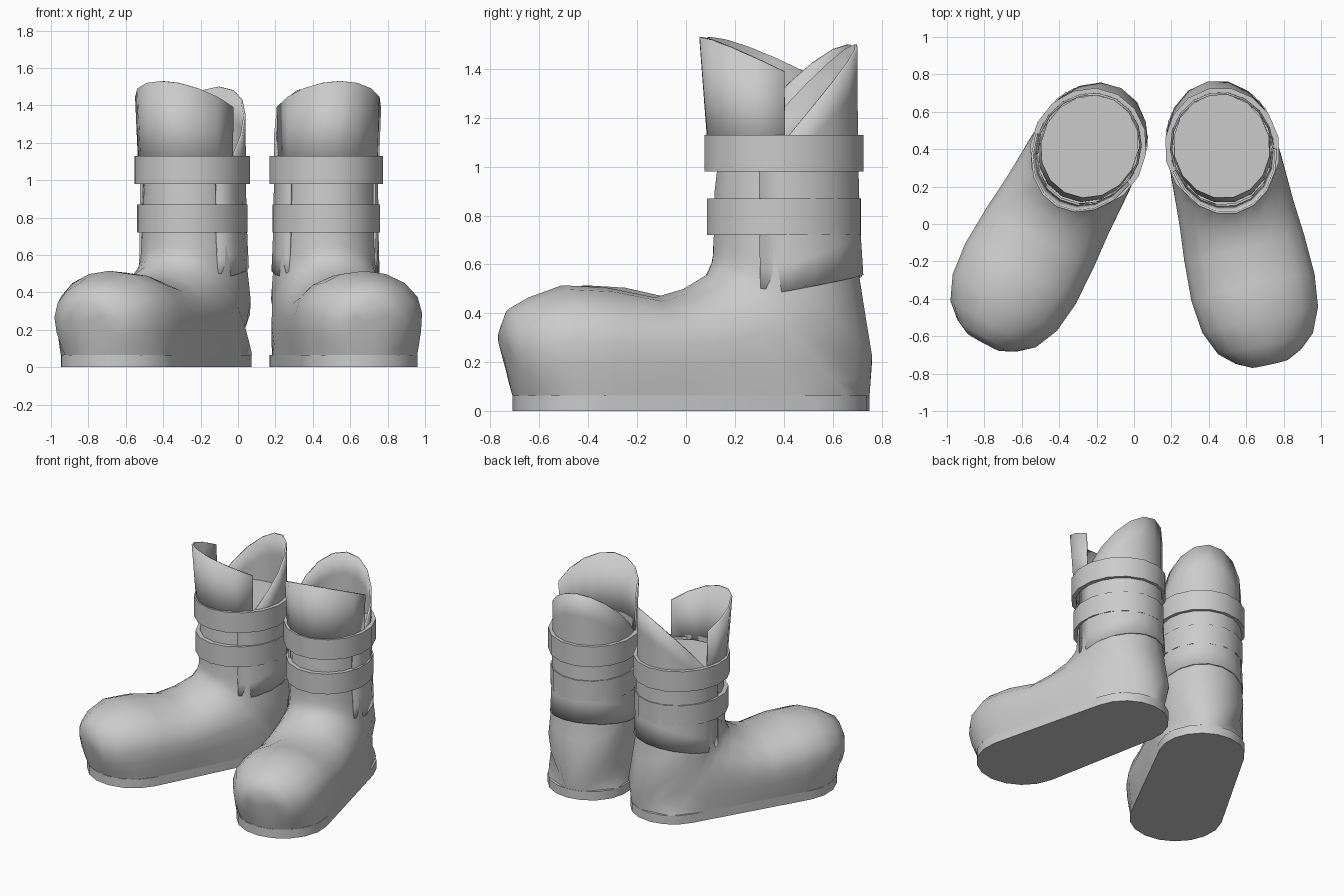
import bpy, bmesh, math
from mathutils import Matrix

cube = bpy.data.objects.get("Cube")
if cube:
    bpy.data.objects.remove(cube, do_unlink=True)

grey = bpy.data.materials.new("plain_grey")
grey.use_nodes = True
grey.diffuse_color = (0.6, 0.6, 0.6, 1)
grey.node_tree.nodes["Principled BSDF"].inputs["Base Color"].default_value = (0.6, 0.6, 0.6, 1)

SOLE_TOP = .065
TOE_Y, TOE_R = -.825, .315      # toe arc of the sole outline
HEEL_Y, HEEL_R = .05, .292      # heel arc of the sole outline
SLIT = 80                       # angle of the collar slits from the front
CUT = math.cos(math.radians(SLIT))


def finish(bm, name, place, thickness=0):
    """Turn a bmesh into a placed, shaded object."""
    bmesh.ops.recalc_face_normals(bm, faces=bm.faces)
    mesh = bpy.data.meshes.new(name)
    bm.to_mesh(mesh)
    bm.free()
    mesh.materials.append(grey)
    obj = bpy.data.objects.new(name, mesh)
    bpy.context.collection.objects.link(obj)
    obj.matrix_world = place
    if thickness:
        mod = obj.modifiers.new("thickness", 'SOLIDIFY')
        mod.thickness = thickness
        mod.offset = 0
    bpy.ops.object.select_all(action='DESELECT')
    obj.select_set(True)
    bpy.context.view_layer.objects.active = obj
    bpy.ops.object.shade_smooth_by_angle(angle=math.radians(45))


def loft(rings, closed=True, caps=True):
    """Skin a list of equally long point rings."""
    bm = bmesh.new()
    rows = [[bm.verts.new(p) for p in ring] for ring in rings]
    n = len(rows[0])
    for a, b in zip(rows, rows[1:]):
        for i in range(n if closed else n - 1):
            j = (i + 1) % n
            bm.faces.new((a[i], a[j], b[j], b[i]))
    if caps:
        bm.faces.new(rows[0])
        bm.faces.new(rows[-1])
    return bm


def sole_half_width(y):
    """Half width of the sole outline at a length position."""
    if y < TOE_Y:
        return math.sqrt(max(0, TOE_R ** 2 - (y - TOE_Y) ** 2))
    if y > HEEL_Y:
        return math.sqrt(max(0, HEEL_R ** 2 - (y - HEEL_Y) ** 2))
    return TOE_R + (HEEL_R - TOE_R) * (y - TOE_Y) / (HEEL_Y - TOE_Y)


# Foot sections from toe to shaft: top y, top z, bottom y, bottom z, half width
SECTIONS = [
    (-1.19, .34, -1.18, .24, .10), (-1.16, .42, -1.132, SOLE_TOP, .18),
    (-1.08, .465, -1.07, SOLE_TOP, .26), (-.94, .515, -.95, SOLE_TOP, .317),
    (-.75, .505, -.79, SOLE_TOP, .337), (-.55, .465, -.55, SOLE_TOP, .328),
    (-.43, .50, -.30, SOLE_TOP, .312), (-.33, .56, -.02, SOLE_TOP, .302),
    (-.31, .61, .20, SOLE_TOP, .295), (-.305, .65, .335, SOLE_TOP, .292),
    (-.305, .70, .36, .21, .288), (-.30, .75, .325, .42, .28),
    (-.30, .82, .297, .60, .27), (-.30, .90, .285, .85, .262),
    (-.275, 1.11, .285, 1.11, .258),
]


def foot(place, side):
    rings = []
    for ty, tz, by, bz, hw in SECTIONS:
        ring = []
        for i in range(16):
            t = math.tau * i / 16
            f, x = (1 + math.cos(t)) / 2, hw * math.sin(t)
            low = abs(i - 8)
            if bz == SOLE_TOP and low < 4:
                # lower side curves in to meet the sole edge
                f = (0, 0, .12, .29)[low]
                w = sole_half_width(by)
                w += (hw - w) * math.sin(math.pi * f)
                x = 0 if low == 0 else math.copysign(w, 8 - i)
            ring.append((x, by + (ty - by) * f, bz + (tz - bz) * f))
        rings.append(ring)
    finish(loft(rings), side + "_boot_body", place)


def sole(place, side):
    outline = []
    for centre, radius, start in ((TOE_Y, TOE_R, math.pi), (HEEL_Y, HEEL_R, 0)):
        for i in range(10):
            a = start + math.pi * i / 9
            outline.append((radius * math.cos(a), centre + radius * math.sin(a)))
    rings = [[(x, y, z) for x, y in outline] for z in (0, SOLE_TOP)]
    finish(loft(rings), side + "_boot_sole", place)


def strap(place, side, name, z0, z1, hw, hl):
    rings = []
    for z, s in ((z0, .9), (z0, 1), (z1, 1), (z1, .9), (z0, .9)):
        rings.append([(hw * s * math.sin(math.tau * i / 16),
                       -.01 - hl * s * math.cos(math.tau * i / 16), z) for i in range(16)])
    finish(loft(rings, caps=False), side + "_" + name, place)


def sheet(place, side, name, angles, low, high, levels):
    """Leather panel; low and high give z, half width, half length, y shift by angle."""
    rings = []
    for k in range(levels + 1):
        f = k / levels
        ease = 1 - (1 - f) ** 3 if levels > 1 else f
        ring = []
        for a in angles:
            r = math.radians(a)
            steps = (f, ease, ease, ease)
            z, hw, hl, shift = [p + (q - p) * s for p, q, s in zip(low(r), high(r), steps)]
            ring.append((hw * math.sin(r), shift - hl * math.cos(r), z))
        rings.append(ring)
    finish(loft(rings, closed=False, caps=False), side + "_" + name, place, .012)


def back_top(r):
    rise = max(0, (CUT - math.cos(r)) / (1 + CUT)) ** .95
    return 1.12 + .38 * rise, .272, .294, -.004


def boot(side, x, y, turn):
    place = Matrix.Translation((x, y, 0)) @ Matrix.Rotation(math.radians(turn), 4, 'Z')
    foot(place, side)
    sole(place, side)
    strap(place, side, "upper_strap", .98, 1.13, .307, .332)
    strap(place, side, "lower_strap", .72, .87, .290, .322)
    # Front collar flap
    span = [SLIT * i / 4 for i in range(-4, 5)]
    sheet(place, side, "front_flap", span,
          lambda r: (1.0, .272, .305, -.01),
          lambda r: (1.39 + .14 * (math.cos(r) - CUT) / (1 - CUT), .285, .347, -.01), 1)
    # Heel wrap that rises into the back collar flap
    back = [SLIT + (180 - SLIT) * i / 5 for i in range(11)]
    sheet(place, side, "heel_wrap", [57] + back + [303],
          lambda r: (.503 - .057 * math.cos(r), .283, .306, .008), back_top, 6)


boot("left", .47, .41, 12.5)
boot("right", -.24, .41, -28.5)
